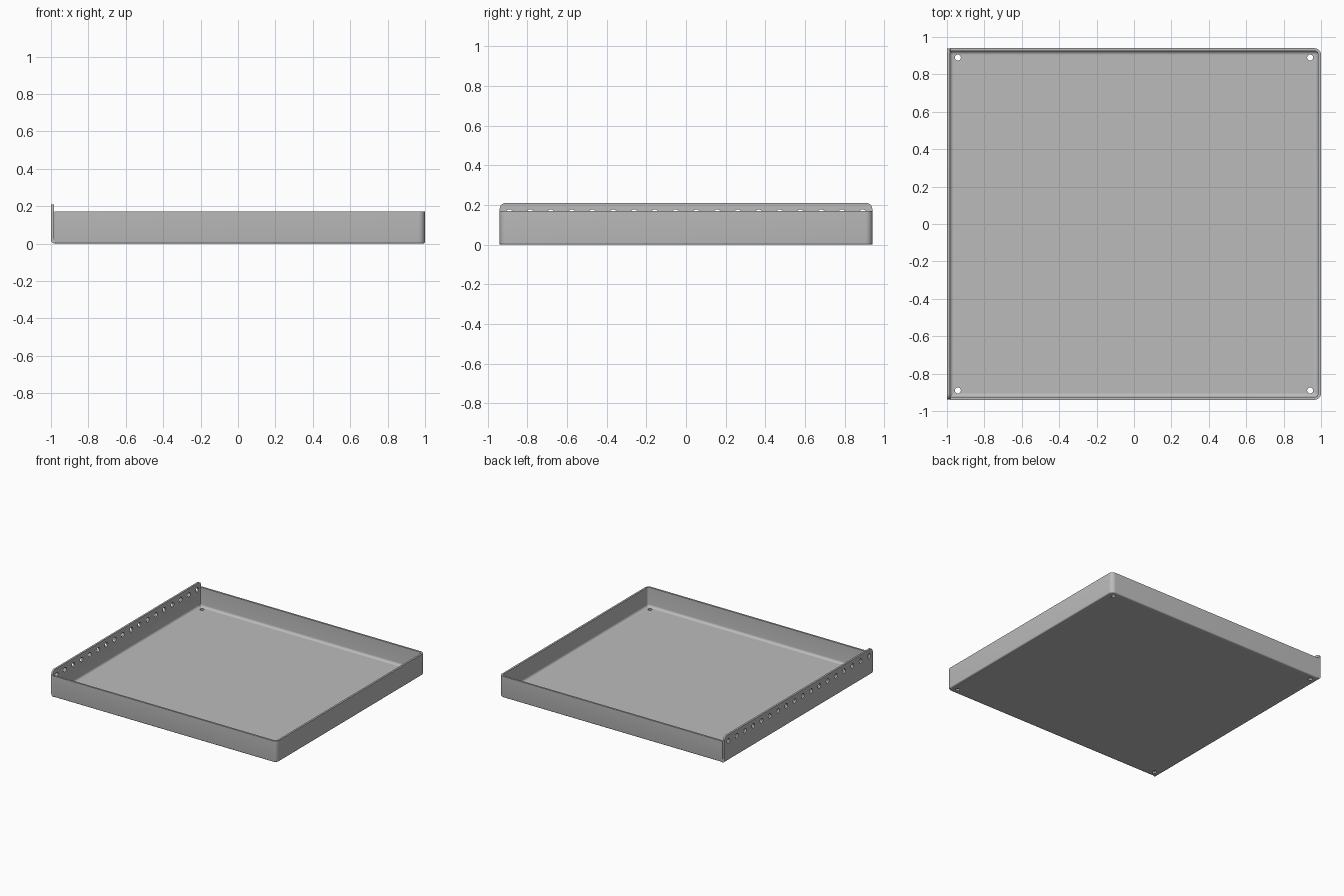
import bpy, bmesh, math
from mathutils import Matrix, Vector

cube = bpy.data.objects.get("Cube")
if cube:
    bpy.data.objects.remove(cube)

T = 0.015            # sheet thickness
HX, HY = 1.0, 0.94   # half sizes
LEFT = -0.982        # where the side walls meet the tall flange
WALL_H, FLANGE_H = 0.17, 0.21

metal = bpy.data.materials.new("grey sheet metal")
metal.use_nodes = True
GREY = (0.5, 0.5, 0.5, 1)
metal.diffuse_color = GREY
metal.node_tree.nodes["Principled BSDF"].inputs["Base Color"].default_value = GREY


def finish(bm, name):
    bmesh.ops.recalc_face_normals(bm, faces=bm.faces)
    mesh = bpy.data.meshes.new(name)
    bm.to_mesh(mesh)
    bm.free()
    mesh.materials.append(metal)
    ob = bpy.data.objects.new(name, mesh)
    bpy.context.collection.objects.link(ob)
    return ob


def arc(cx, cy, r, start, end, n=6):
    steps = [math.radians(start + (end - start) * i / n) for i in range(n + 1)]
    return [(cx + r * math.cos(a), cy + r * math.sin(a)) for a in steps]


def outline(inset, r=0.035):
    # U-shaped path, open towards the flange
    x, y, q = HX - inset, HY - inset, max(r - inset, 0.004)
    return ([(LEFT, -y)] + arc(x - q, q - y, q, -90, 0)
            + arc(x - q, y - q, q, 0, 90) + [(LEFT, y)])


def make_tray():
    bm = bmesh.new()
    # wall section as (inset, height), from under the floor to the floor top
    section = arc(0.01, 0.01, 0.01, 270, 180, 4) + [(0, WALL_H), (T, WALL_H)]
    section += arc(T + 0.02, T + 0.02, 0.02, 180, 270)
    rings = [[bm.verts.new((x, y, z)) for x, y in outline(d)] for d, z in section]
    for a, b in zip(rings, rings[1:]):
        for i in range(len(a) - 1):
            bm.faces.new((a[i], a[i + 1], b[i + 1], b[i]))
    bm.faces.new(rings[0])
    bm.faces.new(rings[-1])
    # end face against the flange
    bm.faces.new([r[0] for r in rings] + [r[-1] for r in reversed(rings)])
    return finish(bm, "tray")


def make_flange():
    bm = bmesh.new()
    y = HY - 0.001
    profile = arc(-0.98, 0.02, 0.02, 270, 180) + [(-1, FLANGE_H), (T - 1, FLANGE_H)]
    profile += arc(T - 0.98, T + 0.02, 0.02, 180, 270)
    face = bm.faces.new([bm.verts.new((x, -y, z)) for x, z in profile])
    ext = bmesh.ops.extrude_face_region(bm, geom=[face])["geom"]
    moved = [v for v in ext if isinstance(v, bmesh.types.BMVert)]
    bmesh.ops.translate(bm, verts=moved, vec=(0, 2 * y, 0))
    # round the two upper corners
    corners = [e for e in bm.edges
               if all(v.co.z > FLANGE_H - 0.001 for v in e.verts)
               and abs(e.verts[0].co.y - e.verts[1].co.y) < 0.001]
    bmesh.ops.bevel(bm, geom=corners, offset=0.03, segments=6, profile=0.5,
                    affect='EDGES')
    return finish(bm, "flange")


def drill(ob, centres, radius, axis):
    # cut round holes through a part
    bm = bmesh.new()
    turn = Vector((0, 0, 1)).rotation_difference(Vector(axis)).to_matrix().to_4x4()
    for c in centres:
        bmesh.ops.create_cone(bm, cap_ends=True, segments=20, radius1=radius,
                              radius2=radius, depth=0.1,
                              matrix=Matrix.Translation(c) @ turn)
    cutter = finish(bm, "hole_cutter")
    cutter.hide_render = True
    mod = ob.modifiers.new("holes", 'BOOLEAN')
    mod.object, mod.operation, mod.solver = cutter, 'DIFFERENCE', 'EXACT'
    bpy.context.view_layer.objects.active = ob
    bpy.ops.object.modifier_apply(modifier=mod.name)
    bpy.data.objects.remove(cutter)


tray = make_tray()
drill(tray, [(sx * 0.942, sy * 0.89, 0) for sx in (-1, 1) for sy in (-1, 1)],
      0.016, (0, 0, 1))

flange = make_flange()
HOLES = 18
drill(flange, [(-0.99, -0.89 + 1.78 * i / (HOLES - 1), 0.16) for i in range(HOLES)],
      0.018, (1, 0, 0))

# smooth bends, crisp sheet edges
for ob in (tray, flange):
    bpy.ops.object.select_all(action='DESELECT')
    ob.select_set(True)
    bpy.context.view_layer.objects.active = ob
    bpy.ops.object.shade_smooth_by_angle(angle=math.radians(35))
